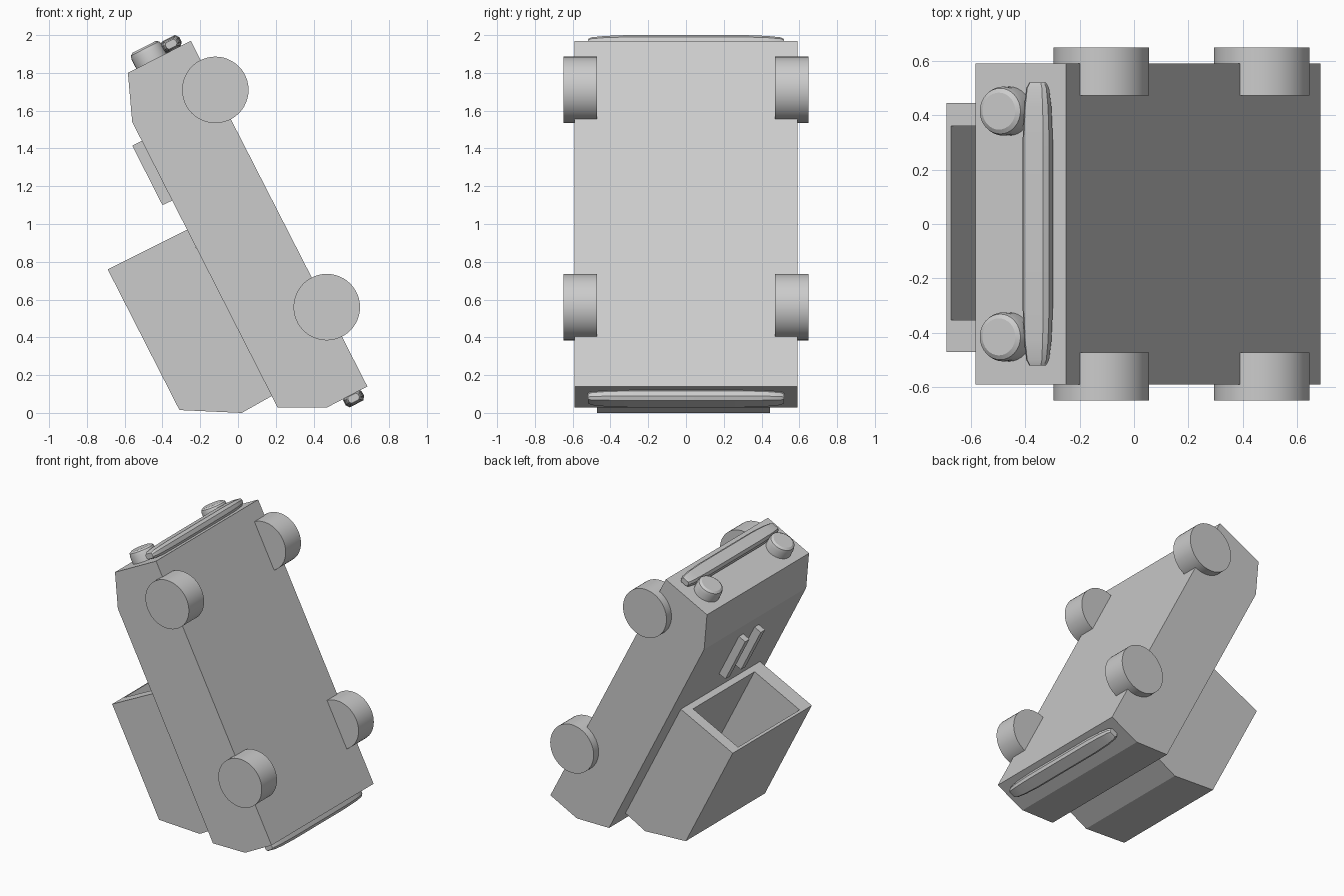
import bpy, bmesh, math
from mathutils import Vector, Matrix

if "Cube" in bpy.data.objects:
    bpy.data.objects.remove(bpy.data.objects["Cube"])

grey = bpy.data.materials.new("light_grey")
grey.diffuse_color = (0.6, 0.6, 0.6, 1)
grey.use_nodes = True
grey.node_tree.nodes["Principled BSDF"].inputs["Base Color"].default_value = grey.diffuse_color

# Axes of the tilted car: rearwards and upwards
REAR = Vector((0.455, 0, -0.89)).normalized()
UP = Vector((-0.89, 0, -0.455)).normalized()
SIDE = Vector((0, 1, 0))


def finish(name, bm, smooth=False):
    bmesh.ops.recalc_face_normals(bm, faces=bm.faces)
    mesh = bpy.data.meshes.new(name)
    bm.to_mesh(mesh)
    bm.free()
    mesh.materials.append(grey)
    ob = bpy.data.objects.new(name, mesh)
    bpy.context.collection.objects.link(ob)
    if smooth:
        bpy.ops.object.select_all(action='DESELECT')
        ob.select_set(True)
        bpy.context.view_layer.objects.active = ob
        bpy.ops.object.shade_smooth_by_angle(angle=math.radians(30))
    return ob


def loft(name, rings, smooth=False):
    """Skin a list of equal-length point rings and cap both ends."""
    bm = bmesh.new()
    rows = [[bm.verts.new(p) for p in ring] for ring in rings]
    n = len(rows[0])
    for a, b in zip(rows, rows[1:]):
        for i in range(n):
            j = (i + 1) % n
            bm.faces.new((a[i], a[j], b[j], b[i]))
    bm.faces.new(rows[0])
    bm.faces.new(rows[-1])
    return finish(name, bm, smooth)


def prism(name, profile, y0, y1):
    return loft(name, [[(x, y, z) for x, z in profile] for y in (y0, y1)])


def ring(centre, a, b, radius, n):
    return [centre + radius * (math.cos(2 * math.pi * i / n) * a + math.sin(2 * math.pi * i / n) * b)
            for i in range(n)]


# Body
prism("body", [(-0.583, 1.80), (-0.25, 1.97), (0.685, 0.14), (0.47, 0.028),
               (0.21, 0.028), (-0.56, 1.54)], -0.59, 0.59)

# Cabin, hollowed through the windscreen opening
cabin = prism("cabin", [(-0.69, 0.76), (-0.27, 0.97), (0.18, 0.09),
                        (0.02, 0.0), (-0.31, 0.015)], -0.47, 0.445)
opening = []
for x, z, t in ((-0.673, 0.768, -0.1), (-0.309, 0.951, -0.1),
                (-0.309, 0.951, 0.72), (-0.673, 0.768, 0.72)):
    p = Vector((x, 0, z)) + REAR * t
    opening.append((p.x, p.z))
cutter = prism("cabin_cutter", opening, -0.352, 0.36)
cut = cabin.modifiers.new("opening", 'BOOLEAN')
cut.operation, cut.solver, cut.object = 'DIFFERENCE', 'EXACT', cutter
bpy.context.view_layer.objects.active = cabin
bpy.ops.object.modifier_apply(modifier=cut.name)
bpy.data.objects.remove(cutter)

# Wheels
X, Z = Vector((1, 0, 0)), Vector((0, 0, 1))
for end, x, z in (("front", -0.12, 1.71), ("rear", 0.47, 0.56)):
    for side, s in (("left", 1), ("right", -1)):
        loft(f"{end}_{side}_wheel",
             [ring(Vector((x, s * y, z)), X, Z, 0.176, 48) for y in (0.472, 0.648)], True)

# Headlights with chamfered fronts
for side, y in (("left", 0.415), ("right", -0.415)):
    base = Vector((-0.458, y, 1.862))
    loft(f"{side}_headlight",
         [ring(base - REAR * h, UP, SIDE, r, 32)
          for h, r in ((-0.03, 0.09), (0.055, 0.09), (0.075, 0.084), (0.085, 0.068))], True)

# Bumpers: rounded bars with tapered ends
section = [(-0.055, 0.015), (-0.04, 0.034), (0.04, 0.034), (0.055, 0.015),
           (0.055, -0.015), (0.04, -0.034), (-0.04, -0.034), (-0.055, -0.015)]
for end, x, z in (("front", -0.354, 1.952), ("rear", 0.612, 0.078)):
    loft(f"{end}_bumper",
         [[Vector((x, y, z)) + k * (UP * u + REAR * v) for u, v in section]
          for y, k in ((-0.52, 0.55), (-0.5, 0.75), (-0.43, 0.9), (-0.3, 1),
                       (0.3, 1), (0.43, 0.9), (0.5, 0.75), (0.52, 0.55))], True)

# Raised bonnet ridges
for side, y in (("left", 0.09), ("right", -0.09)):
    prism(f"{side}_bonnet_ridge", [(-0.56, 1.415), (-0.50, 1.445), (-0.335, 1.13), (-0.40, 1.10)],
          y - 0.025, y + 0.025)
